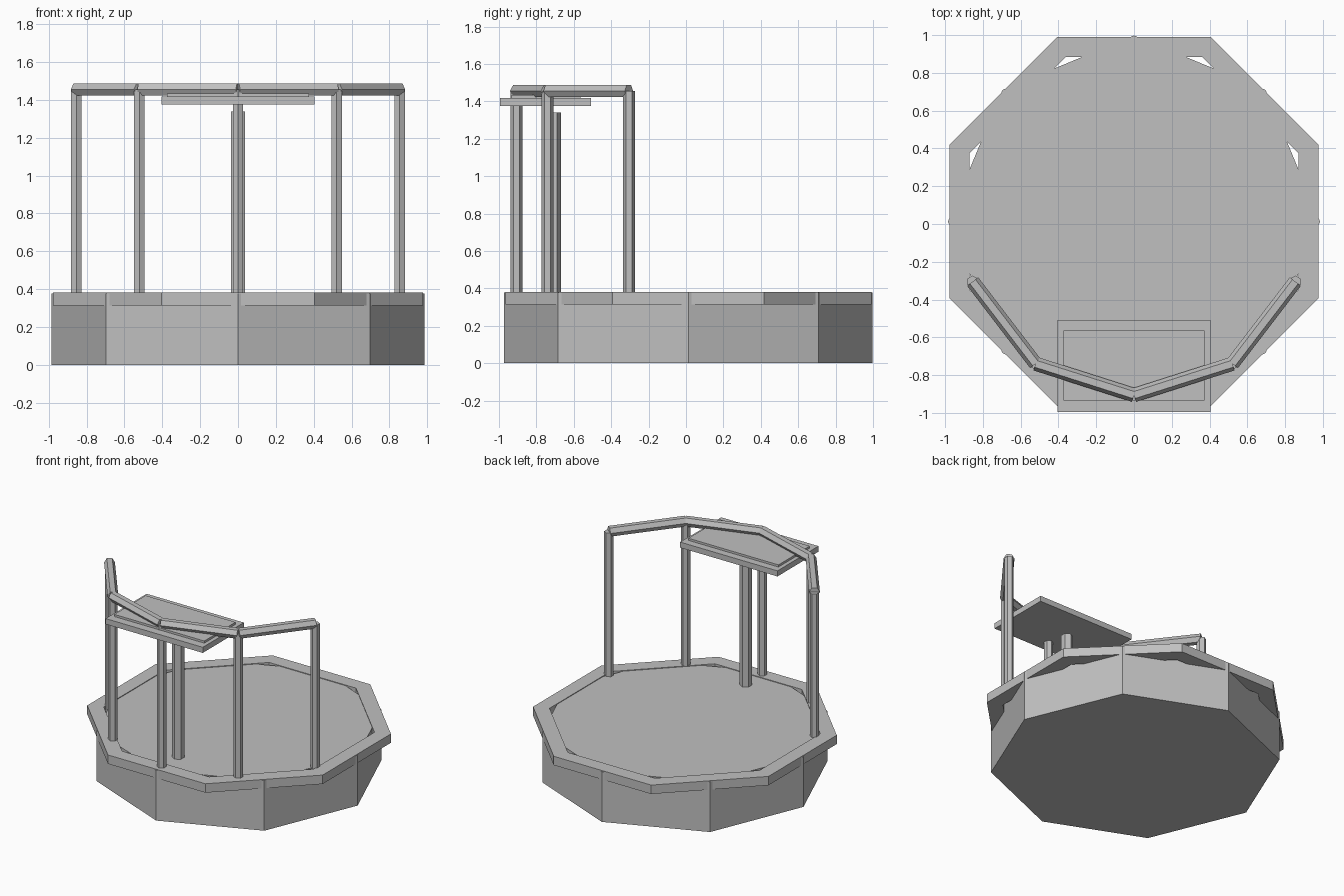
import bpy
import bmesh
import math
from mathutils import Vector

cube = bpy.data.objects.get("Cube")
if cube:
    bpy.data.objects.remove(cube, do_unlink=True)

GREY = (0.53, 0.53, 0.53, 1)
grey = bpy.data.materials.new("plain_grey")
grey.use_nodes = True
grey.diffuse_color = GREY
grey.node_tree.nodes["Principled BSDF"].inputs["Base Color"].default_value = GREY

CENTRE_Y = 0.013


def finish(name, bm):
    bmesh.ops.recalc_face_normals(bm, faces=bm.faces)
    mesh = bpy.data.meshes.new(name)
    bm.to_mesh(mesh)
    bm.free()
    mesh.materials.append(grey)
    obj = bpy.data.objects.new(name, mesh)
    bpy.context.collection.objects.link(obj)
    return obj


def polygon(radius, sides, turn):
    angles = [turn + math.tau * i / sides for i in range(sides)]
    return [(radius * math.cos(a), radius * math.sin(a)) for a in angles]


def bar(name, start, end, radius, sides=6, turn=0.0, side=None):
    """Prism between two points; side is the direction of its first corner."""
    start, end = Vector(start), Vector(end)
    axis = (end - start).normalized()
    u = Vector(side or (1, 0, 0)).normalized()
    v = axis.cross(u)
    bm = bmesh.new()
    rings = [[bm.verts.new(p + u * a + v * b) for a, b in polygon(radius, sides, turn)]
             for p in (start, end)]
    for i in range(sides):
        j = (i + 1) % sides
        bm.faces.new((rings[0][i], rings[0][j], rings[1][j], rings[1][i]))
    for ring in rings:
        bm.faces.new(ring)
    return finish(name, bm)


def box(name, low, high):
    bm = bmesh.new()
    bmesh.ops.create_cube(bm, size=1)
    for v in bm.verts:
        v.co = [lo + (c + 0.5) * (hi - lo) for c, lo, hi in zip(v.co, low, high)]
    return finish(name, bm)


def ring_frame(name, outer, inner, bottom, top, sides, turn):
    bm = bmesh.new()
    profile = [(outer, bottom), (outer, top), (inner, top), (inner, bottom)]
    loops = [[bm.verts.new((x, y + CENTRE_Y, z)) for x, y in polygon(r, sides, turn)]
             for r, z in profile]
    for k, loop in enumerate(loops):
        following = loops[(k + 1) % len(loops)]
        for i in range(sides):
            j = (i + 1) % sides
            bm.faces.new((loop[i], loop[j], following[j], following[i]))
    return finish(name, bm)


# Eight-sided platform with a rim turned by half a side
half_side = math.pi / 8
to_corner = 1 / math.cos(half_side)
bar("platform", (0, CENTRE_Y, 0), (0, CENTRE_Y, 0.377), 0.985, sides=8)
ring_frame("platform_rim", 0.978 * to_corner, 0.872 * to_corner, 0.315, 0.382, 8, half_side)

# Railing posts and the rail that joins their tops
RAIL_Z = 1.456
stations = [(-0.854, -0.305), (-0.521, -0.74), (0, -0.906), (0.521, -0.74), (0.854, -0.305)]
for i, (x, y) in enumerate(stations):
    bar(f"railing_post_{i + 1}", (x, y, 0.34), (x, y, RAIL_Z), 0.032, turn=math.pi / 2)
for i, (a, b) in enumerate(zip(stations, stations[1:])):
    across = (b[1] - a[1], a[0] - b[0], 0)
    bar(f"top_rail_{i + 1}", (*a, RAIL_Z), (*b, RAIL_Z), 0.037, side=across)

# Table board with a raised top panel on a single leg
box("table_board", (-0.404, -0.995, 1.376), (0.404, -0.508, 1.418))
box("table_panel", (-0.374, -0.934, 1.41), (0.374, -0.563, 1.434))
bar("table_leg", (0, -0.71, 0.34), (0, -0.71, 1.34), 0.042, turn=math.pi / 2)
